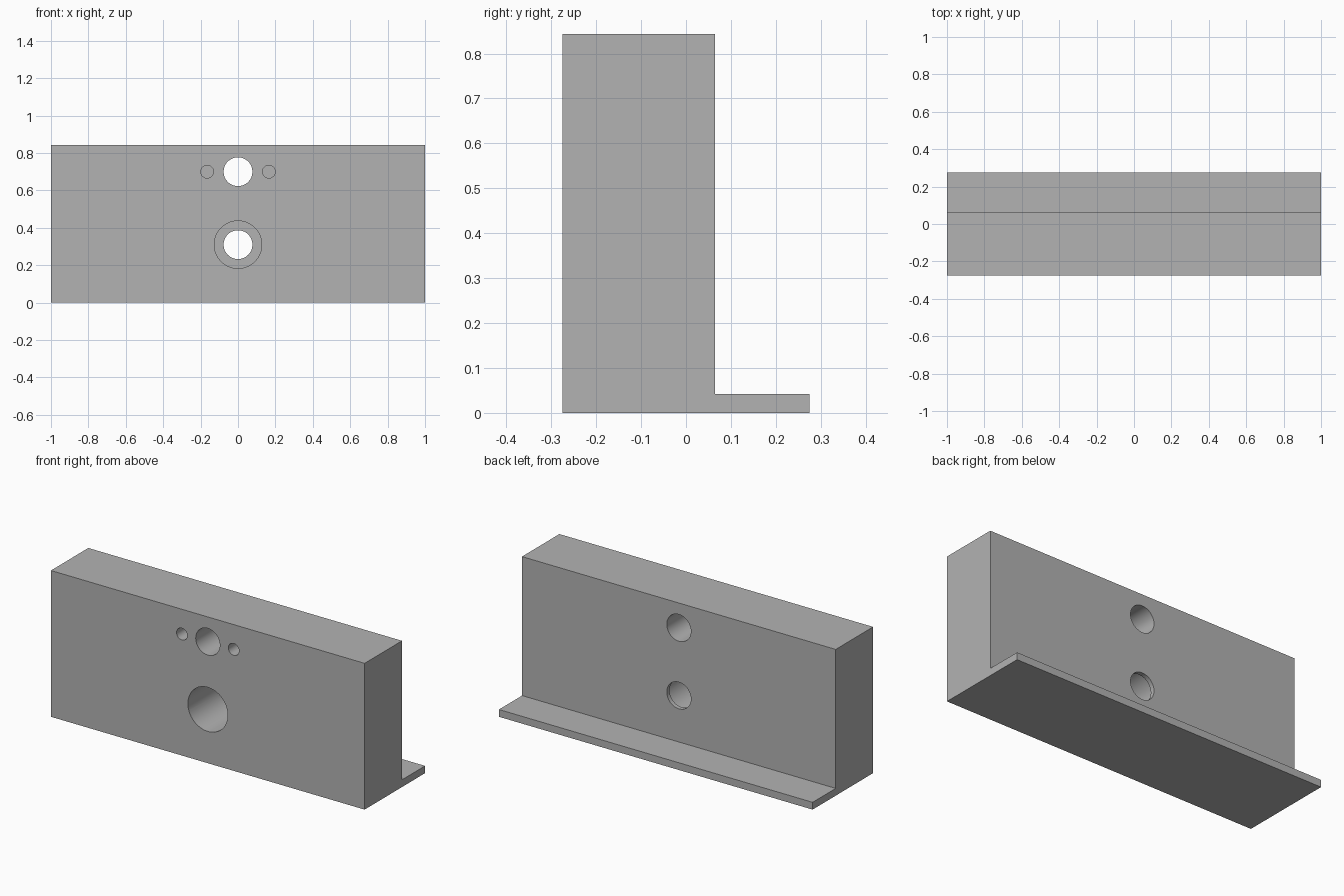
import bpy, bmesh, math

cube = bpy.data.objects.get("Cube")
if cube:
    bpy.data.objects.remove(cube, do_unlink=True)

grey = bpy.data.materials.new("plain grey")
grey.use_nodes = True
grey.diffuse_color = (0.45, 0.45, 0.45, 1)
grey.node_tree.nodes["Principled BSDF"].inputs["Base Color"].default_value = grey.diffuse_color

FRONT, BACK, REAR_EDGE = -0.275, 0.065, 0.275
HEIGHT, FLANGE = 0.843, 0.042

# L-shaped body: side profile extruded along x
profile = [(FRONT, 0), (REAR_EDGE, 0), (REAR_EDGE, FLANGE),
           (BACK, FLANGE), (BACK, HEIGHT), (FRONT, HEIGHT)]
bm = bmesh.new()
side = bm.faces.new([bm.verts.new((-1, y, z)) for y, z in profile])
end = bmesh.ops.extrude_face_region(bm, geom=[side])["geom"]
bmesh.ops.translate(bm, vec=(2, 0, 0),
                    verts=[v for v in end if isinstance(v, bmesh.types.BMVert)])
bmesh.ops.recalc_face_normals(bm, faces=bm.faces)
mesh = bpy.data.meshes.new("mounting_block")
bm.to_mesh(mesh)
bm.free()
block = bpy.data.objects.new("mounting_block", mesh)
bpy.context.collection.objects.link(block)
mesh.materials.append(grey)
bpy.context.view_layer.objects.active = block


def drill(x, z, radius, y_end):
    """Bore a round hole from the front face to y_end."""
    y_start = FRONT - 0.05
    bpy.ops.mesh.primitive_cylinder_add(
        vertices=64, radius=radius, depth=y_end - y_start,
        location=(x, (y_start + y_end) / 2, z), rotation=(math.pi / 2, 0, 0))
    cutter = bpy.context.object
    cutter.name = "hole_cutter"
    cutter.hide_render = True
    cutter.data.materials.append(grey)
    bpy.context.view_layer.objects.active = block
    cut = block.modifiers.new("hole", 'BOOLEAN')
    cut.operation = 'DIFFERENCE'
    cut.solver = 'EXACT'
    cut.object = cutter
    bpy.ops.object.modifier_apply(modifier=cut.name)
    bpy.data.objects.remove(cutter, do_unlink=True)


# Two through holes, the lower one with a deep counterbore
drill(0, 0.70, 0.077, BACK + 0.05)
drill(0, 0.31, 0.077, BACK + 0.05)
drill(0, 0.31, 0.127, BACK - 0.025)

# Small blind holes either side of the upper hole
for x in (-0.165, 0.165):
    drill(x, 0.70, 0.034, FRONT + 0.15)

bpy.ops.object.select_all(action='DESELECT')
block.select_set(True)
bpy.context.view_layer.objects.active = block
bpy.ops.object.shade_smooth_by_angle(angle=math.radians(30))
